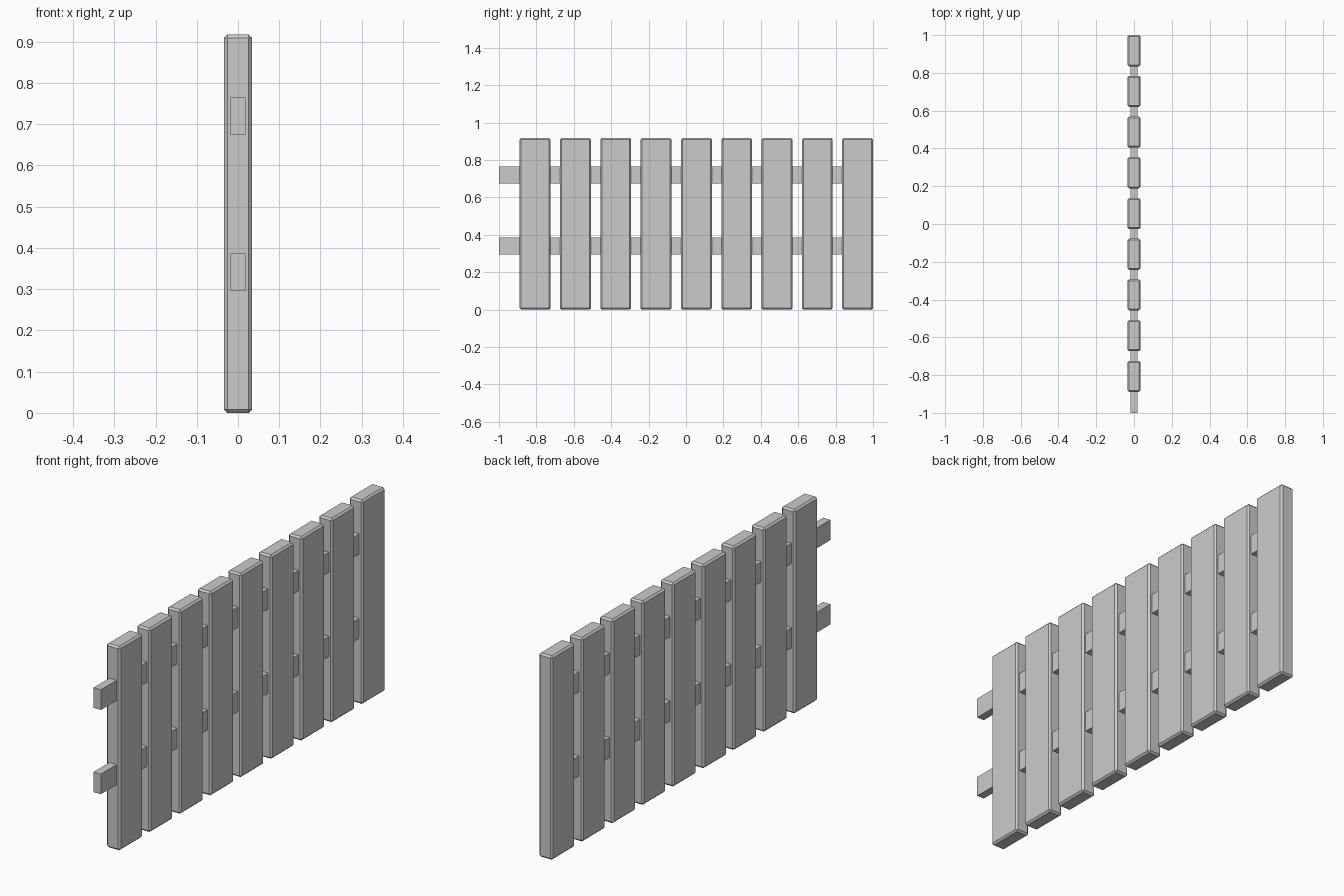
import bpy

if "Cube" in bpy.data.objects:
    bpy.data.objects.remove(bpy.data.objects["Cube"])

def box(name, lo, hi, bevel=0.0):
    bpy.ops.mesh.primitive_cube_add(size=1, location=[(a + b) / 2 for a, b in zip(lo, hi)])
    ob = bpy.context.object
    ob.name = name
    ob.scale = [b - a for a, b in zip(lo, hi)]
    bpy.ops.object.transform_apply(location=False, rotation=False, scale=True)
    if bevel:
        mod = ob.modifiers.new("chamfer", 'BEVEL')
        mod.width = bevel
        mod.segments = 1
    return ob

COUNT, WIDTH, PITCH = 9, 0.165, 0.2155
HALF_T, HEIGHT = 0.034, 0.917

# Chamfered upright planks, spaced back from the far end
for i in range(COUNT):
    y1 = 1.0 - i * PITCH
    box(f"plank_{i + 1}", (-HALF_T, y1 - WIDTH, 0), (HALF_T, y1, HEIGHT), 0.008)

# Two horizontal rails through the planks, sticking out at the front end
for name, z in (("lower_rail", 0.295), ("upper_rail", 0.674)):
    box(name, (-0.018, -1.0, z), (0.018, 0.9, z + 0.091))
